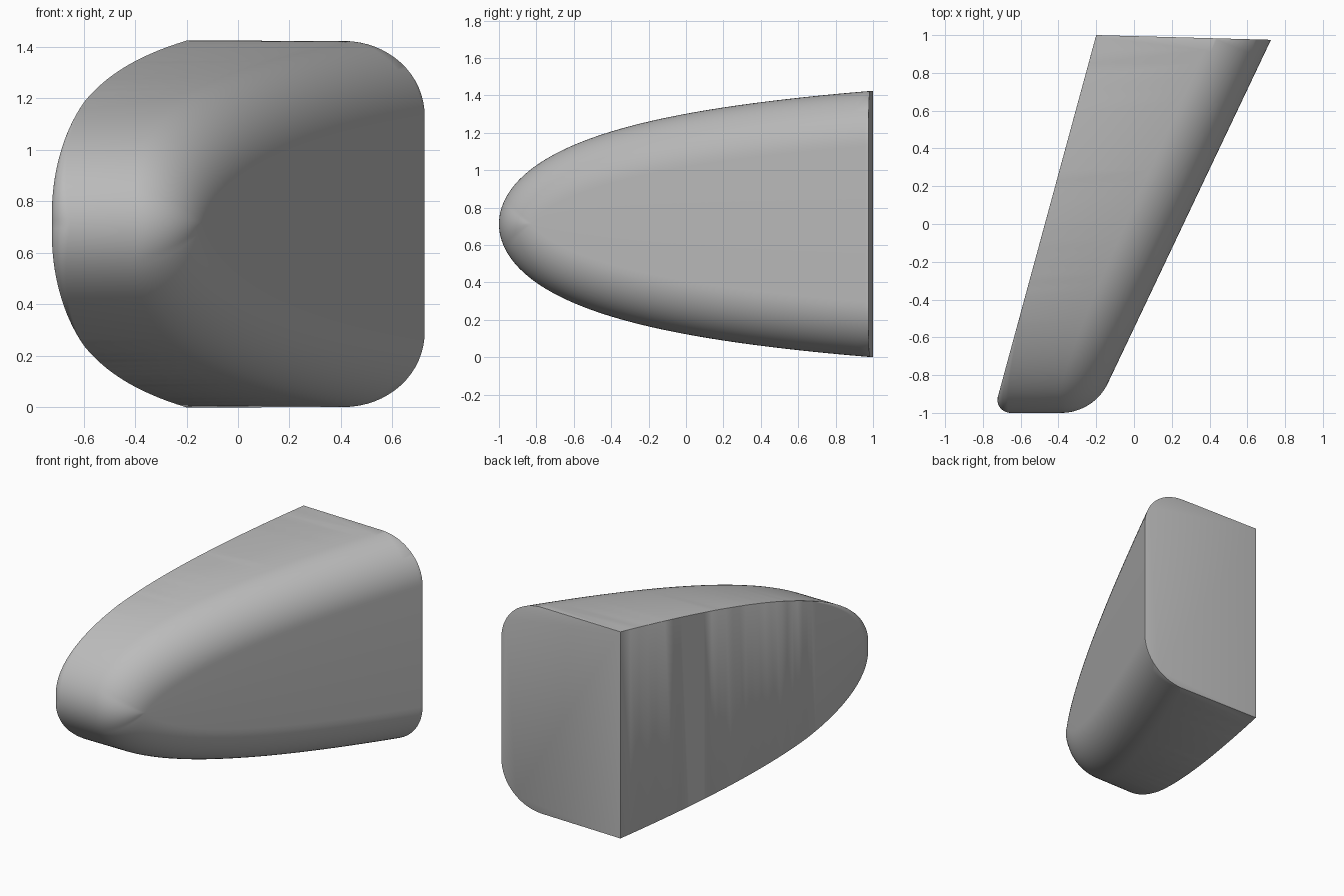
import bpy, bmesh, math
from mathutils import Vector

cube = bpy.data.objects.get("Cube")
if cube:
    bpy.data.objects.remove(cube, do_unlink=True)

grey = bpy.data.materials.new("plain grey")
grey.use_nodes = True
grey.diffuse_color = (0.5, 0.5, 0.5, 1)
grey.node_tree.nodes["Principled BSDF"].inputs["Base Color"].default_value = (0.5, 0.5, 0.5, 1)

MID = 0.712            # height of the symmetry plane
ROWS, STEPS = 64, 16
LENGTH = 2.6           # overshoots the back, trimmed later
RIGHT = (0.475, 0.262, 1)    # side planes: x = slope * y + offset
LEFT = (0.272, -0.472, -1)


def rolling_arc(y, z, inward, radius, side):
    """Arc of a ball touching the curved shell and one slanted side plane."""
    slope, offset, sign = side
    stretch = math.hypot(1, slope)
    cy, cz = y + radius * inward.y, z + radius * inward.z
    centre = Vector((slope * cy + offset - sign * radius * stretch, cy, cz))
    plane_normal = Vector((sign, -sign * slope, 0)) / stretch
    return [centre + radius * (-inward).slerp(plane_normal, i / STEPS)
            for i in range(STEPS + 1)]


def section(q):
    """Closed loop around the shell at one station along the nose curve."""
    u = LENGTH * max(q, 0.001) ** 2
    z = math.sqrt(u / (1.82 + 1.06 * u))
    dz = 1.82 / (1.82 + 1.06 * u) ** 2 / (2 * z)
    inward = Vector((0, dz, -1)).normalized()
    big = min(0.3, -z / inward.z)
    small = min(0.07 * max(0, 1 - 2.2 * q) + 0.001, big)
    upper = rolling_arc(u - 1, z, inward, small, LEFT)[::-1]
    upper += rolling_arc(u - 1, z, inward, big, RIGHT)
    if q == 0:
        for p in upper:
            p.z = 0
    lower = [Vector((p.x, p.y, -p.z)) for p in reversed(upper)]
    return [p + Vector((0, 0, MID)) for p in upper + lower]


# Shell: bridge the sections from nose to back
bm = bmesh.new()
rings = [[bm.verts.new(p) for p in section(i / ROWS)] for i in range(ROWS + 1)]
for a, b in zip(rings, rings[1:]):
    for i in range(len(a)):
        j = (i + 1) % len(a)
        bm.faces.new((a[i], a[j], b[j], b[i]))
bmesh.ops.remove_doubles(bm, verts=bm.verts, dist=0.0004)

# Back face: trim with a slightly turned plane and close
cut = bmesh.ops.bisect_plane(bm, geom=bm.verts[:] + bm.edges[:] + bm.faces[:],
                             plane_co=(-0.2, 1, 0), plane_no=(0.027, 1, 0),
                             clear_outer=True)
rim = [e for e in cut["geom_cut"] if isinstance(e, bmesh.types.BMEdge)]
bmesh.ops.contextual_create(bm, geom=rim)
bmesh.ops.recalc_face_normals(bm, faces=bm.faces)

# Softened back rim, leaving the long left edge sharp
soft = [e for e in rim if e.is_valid and max(v.co.x for v in e.verts) > -0.195]
bmesh.ops.bevel(bm, geom=soft, offset=0.012, offset_type='OFFSET', segments=2,
                profile=0.5, affect='EDGES', clamp_overlap=True)

mesh = bpy.data.meshes.new("tapered_shell")
bm.to_mesh(mesh)
bm.free()
mesh.materials.append(grey)
shell = bpy.data.objects.new("tapered_shell", mesh)
bpy.context.collection.objects.link(shell)
bpy.ops.object.select_all(action='DESELECT')
shell.select_set(True)
bpy.context.view_layer.objects.active = shell
bpy.ops.object.shade_smooth_by_angle(angle=math.radians(30))
